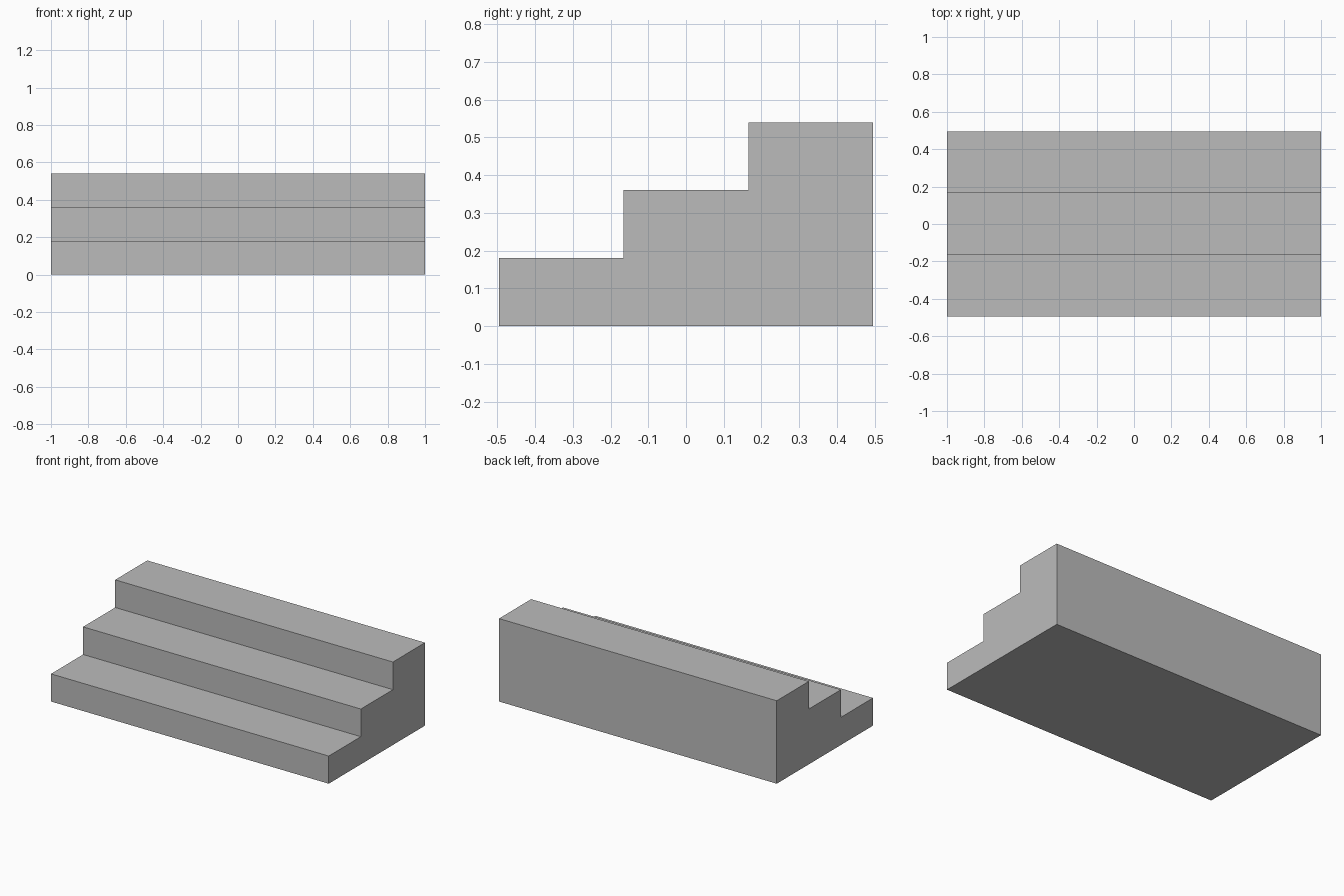
import bpy
import bmesh

cube = bpy.data.objects.get("Cube")
if cube:
    bpy.data.objects.remove(cube, do_unlink=True)

STEPS, WIDTH, TREAD, RISE = 3, 2.0, 0.33, 0.18

# Plain grey material
grey = bpy.data.materials.new("plain_grey")
grey.use_nodes = True
colour = (0.5, 0.5, 0.5, 1.0)
grey.diffuse_color = colour
grey.node_tree.nodes["Principled BSDF"].inputs["Base Color"].default_value = colour

# Stepped side profile, rising from front to back
front = -STEPS * TREAD / 2
profile = [(front, 0)]
for i in range(STEPS):
    z = (i + 1) * RISE
    profile += [(front + i * TREAD, z), (front + (i + 1) * TREAD, z)]
profile.append((-front, 0))

# Extrude the profile across the full width
bm = bmesh.new()
side = bm.faces.new([bm.verts.new((-WIDTH / 2, y, z)) for y, z in profile])
extruded = bmesh.ops.extrude_face_region(bm, geom=[side], use_keep_orig=True)["geom"]
verts = [v for v in extruded if isinstance(v, bmesh.types.BMVert)]
bmesh.ops.translate(bm, verts=verts, vec=(WIDTH, 0, 0))
bmesh.ops.recalc_face_normals(bm, faces=bm.faces)

mesh = bpy.data.meshes.new("steps")
bm.to_mesh(mesh)
bm.free()
mesh.materials.append(grey)
steps = bpy.data.objects.new("steps", mesh)
bpy.context.collection.objects.link(steps)
